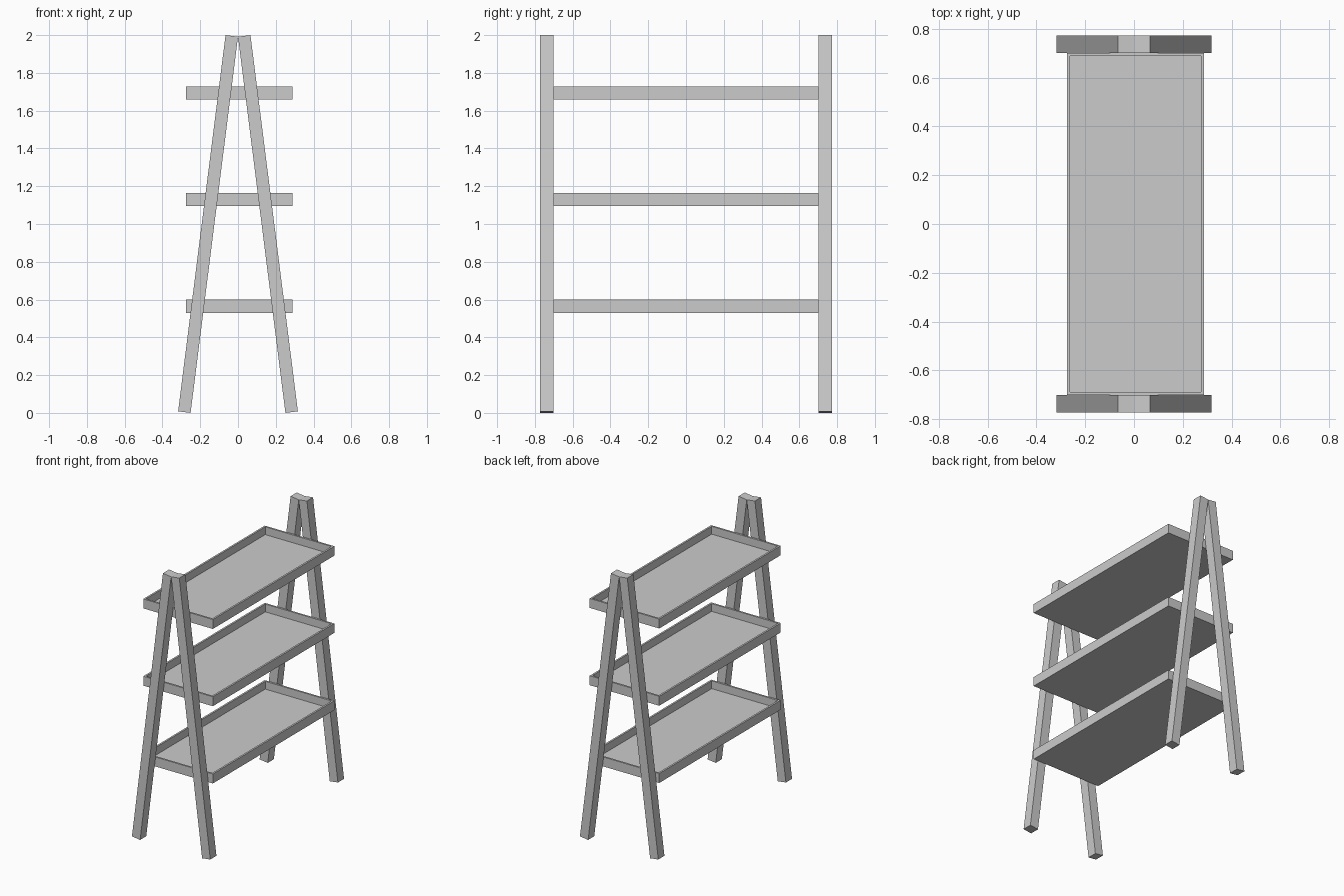
import bpy, bmesh

if "Cube" in bpy.data.objects:
    bpy.data.objects.remove(bpy.data.objects["Cube"])


def make_object(name, bm):
    bmesh.ops.recalc_face_normals(bm, faces=bm.faces)
    mesh = bpy.data.meshes.new(name)
    bm.to_mesh(mesh)
    bm.free()
    obj = bpy.data.objects.new(name, mesh)
    bpy.context.collection.objects.link(obj)
    return obj


def extrude_profile(name, profile, y0, y1):
    """Extrude an x/z outline along y."""
    bm = bmesh.new()
    face = bm.faces.new([bm.verts.new((x, y0, z)) for x, z in profile])
    out = bmesh.ops.extrude_face_region(bm, geom=[face])["geom"]
    verts = [v for v in out if isinstance(v, bmesh.types.BMVert)]
    bmesh.ops.translate(bm, verts=verts, vec=(0, y1 - y0, 0))
    return make_object(name, bm)


def make_tray(name, z0, z1, wall=0.019, floor=0.012):
    """Shallow open box: inset the top face and sink it to the floor."""
    x0, x1, y = -0.275, 0.288, 0.702
    bm = bmesh.new()
    bmesh.ops.create_cube(bm, size=1)
    for v in bm.verts:
        v.co = (x1 if v.co.x > 0 else x0,
                y if v.co.y > 0 else -y,
                z1 if v.co.z > 0 else z0)
    bm.normal_update()
    top = max(bm.faces, key=lambda f: f.calc_center_median().z)
    bmesh.ops.inset_region(bm, faces=[top], thickness=wall)
    out = bmesh.ops.extrude_face_region(bm, geom=[top])["geom"]
    bmesh.ops.delete(bm, geom=[top], context='FACES_ONLY')
    for v in out:
        if isinstance(v, bmesh.types.BMVert):
            v.co.z = z0 + floor
    return make_object(name, bm)


# Leaning legs: square-cut beams meeting at the top of each A-frame
leg = [(-0.317, 0.0085), (-0.251, 0.0), (0.0, 1.9915), (-0.066, 2.0)]
for end, (y0, y1) in {"front": (-0.773, -0.702), "back": (0.702, 0.773)}.items():
    for side, s in (("left", 1), ("right", -1)):
        extrude_profile(f"{end}_{side}_leg", [(s * x, z) for x, z in leg], y0, y1)

# Three trays spanning between the A-frames
for i, level in enumerate(("lower", "middle", "upper")):
    base = 0.53 + 0.565 * i
    make_tray(f"{level}_tray", base, base + 0.069)
